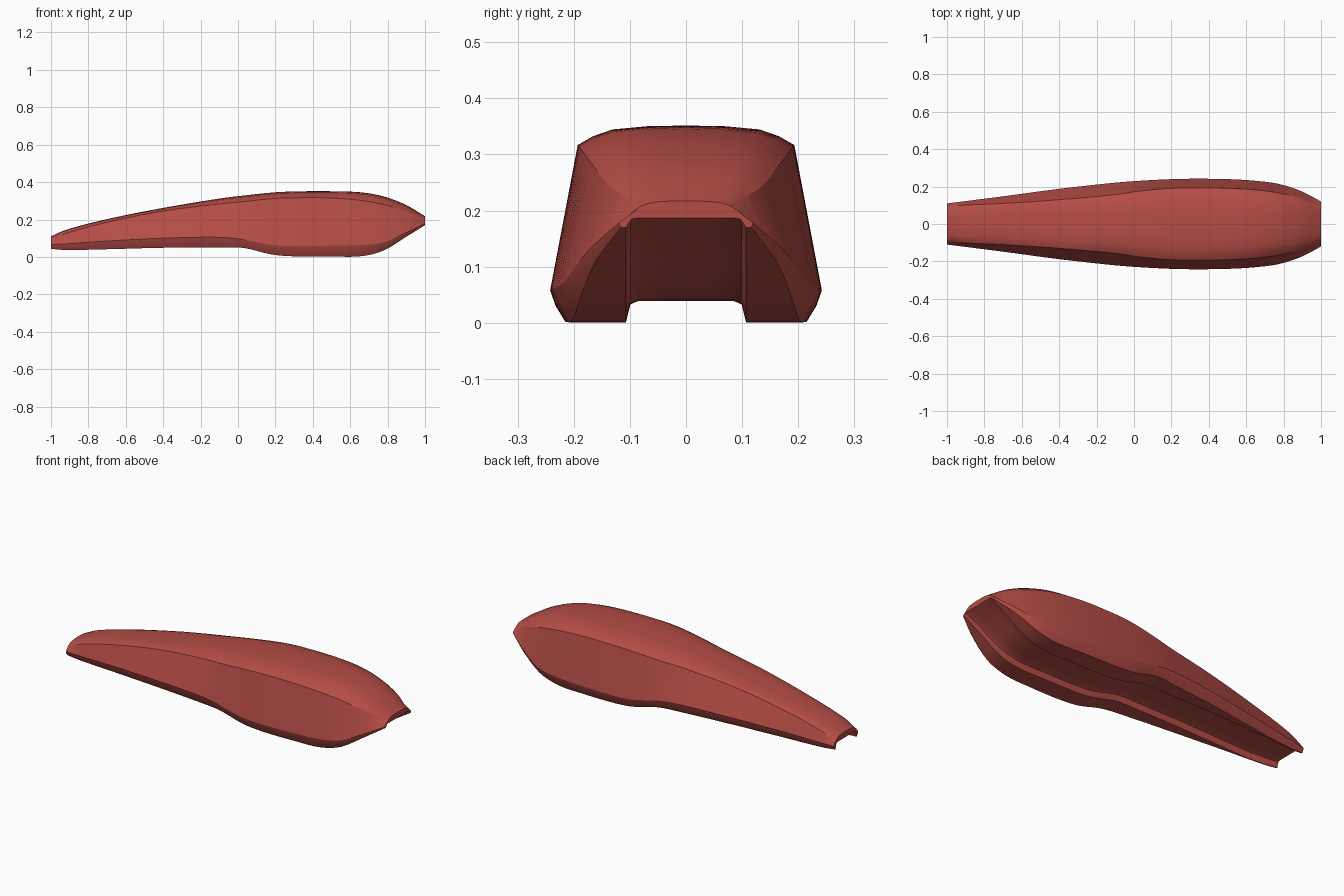
import bpy, bmesh, math

if "Cube" in bpy.data.objects:
    bpy.data.objects.remove(bpy.data.objects["Cube"])

# Stations along the shell: x, top z, shoulder y, shoulder z, widest y, widest z, rim z, groove depth
STATIONS = [
    (-1.00, .110, .092, .088, .110, .066, .043, .034),
    (-0.92, .145, .100, .125, .120, .070, .037, .037),
    (-0.70, .202, .110, .185, .148, .085, .041, .038),
    (-0.40, .262, .130, .245, .188, .100, .049, .038),
    (-0.10, .312, .157, .283, .221, .105, .051, .038),
    (0.03, .328, .176, .296, .231, .093, .048, .038),
    (0.18, .344, .190, .311, .239, .064, .013, .038),
    (0.30, .350, .193, .316, .242, .058, .003, .038),
    (0.50, .351, .191, .315, .240, .060, .002, .038),
    (0.66, .345, .182, .302, .230, .063, .004, .038),
    (0.78, .323, .165, .280, .213, .078, .035, .038),
    (0.90, .277, .135, .243, .173, .130, .108, .032),
    (1.00, .217, .080, .208, .120, .178, .170, .017),
]
RINGS = 64


def slope(i, k):
    a, b = STATIONS[max(i - 1, 0)], STATIONS[min(i + 1, len(STATIONS) - 1)]
    return (b[k] - a[k]) / (b[0] - a[0])


def sample(x):
    """Smooth interpolation of the stations at x."""
    i = max(j for j in range(len(STATIONS) - 1) if STATIONS[j][0] <= x + 1e-9)
    a, b = STATIONS[i], STATIONS[i + 1]
    h = b[0] - a[0]
    t = (x - a[0]) / h
    return [a[k] * (2*t**3 - 3*t**2 + 1) + b[k] * (3*t**2 - 2*t**3)
            + h * (slope(i, k) * (t**3 - 2*t**2 + t) + slope(i + 1, k) * (t**3 - t**2))
            for k in range(1, 8)]


def section(x):
    """Closed cross-section: domed top, flat flanks, bevelled rims and a shallow groove below."""
    zt, ys, zs, yw, zw, z0, d = sample(x)
    h = zt - zs
    yb = yw - min(.027, .5 * (zw - z0))
    yi = min(.107, yb - .006)
    half = [(.35 * ys, zt - .03 * h), (.68 * ys, zt - .2 * h), (.86 * ys, zt - .55 * h), (ys, zs),
            (yw, zw), (yw - .36 * (yw - yb), z0 + .5 * (zw - z0)), (yb, z0),
            (yi, z0), (yi - .008, z0 + .85 * d), (yi - .022, z0 + d), (.4 * yi, z0 + d)]
    return ([(x, 0, zt)] + [(x, y, z) for y, z in half] + [(x, 0, z0 + d)]
            + [(x, -y, z) for y, z in reversed(half)])


# Shell lofted from end to end
bm = bmesh.new()
rings = [[bm.verts.new(p) for p in section(-1 + 2 * i / RINGS)] for i in range(RINGS + 1)]
n = len(rings[0])
for a, b in zip(rings, rings[1:]):
    for j in range(n):
        k = (j + 1) % n
        bm.faces.new((a[j], a[k], b[k], b[j]))

# Arched end faces, in strips between the dome and the groove
for ring in (rings[0], rings[-1]):
    half = n // 2
    for s in (1, -1):
        for j in range(5):
            bm.faces.new([ring[(s * i) % n] for i in (j, j + 1, half - 1 - j, half - j)])
        bm.faces.new([ring[(s * i) % n] for i in (5, 6, 7)])
bmesh.ops.recalc_face_normals(bm, faces=bm.faces)

mesh = bpy.data.meshes.new("shell")
bm.to_mesh(mesh)
bm.free()
shell = bpy.data.objects.new("shell", mesh)
bpy.context.collection.objects.link(shell)

red = bpy.data.materials.new("muted red")
red.diffuse_color = (.46, .073, .061, 1)
red.use_nodes = True
red.node_tree.nodes["Principled BSDF"].inputs["Base Color"].default_value = red.diffuse_color
mesh.materials.append(red)

bpy.context.view_layer.objects.active = shell
shell.select_set(True)
bpy.ops.object.shade_smooth_by_angle(angle=math.radians(25))
